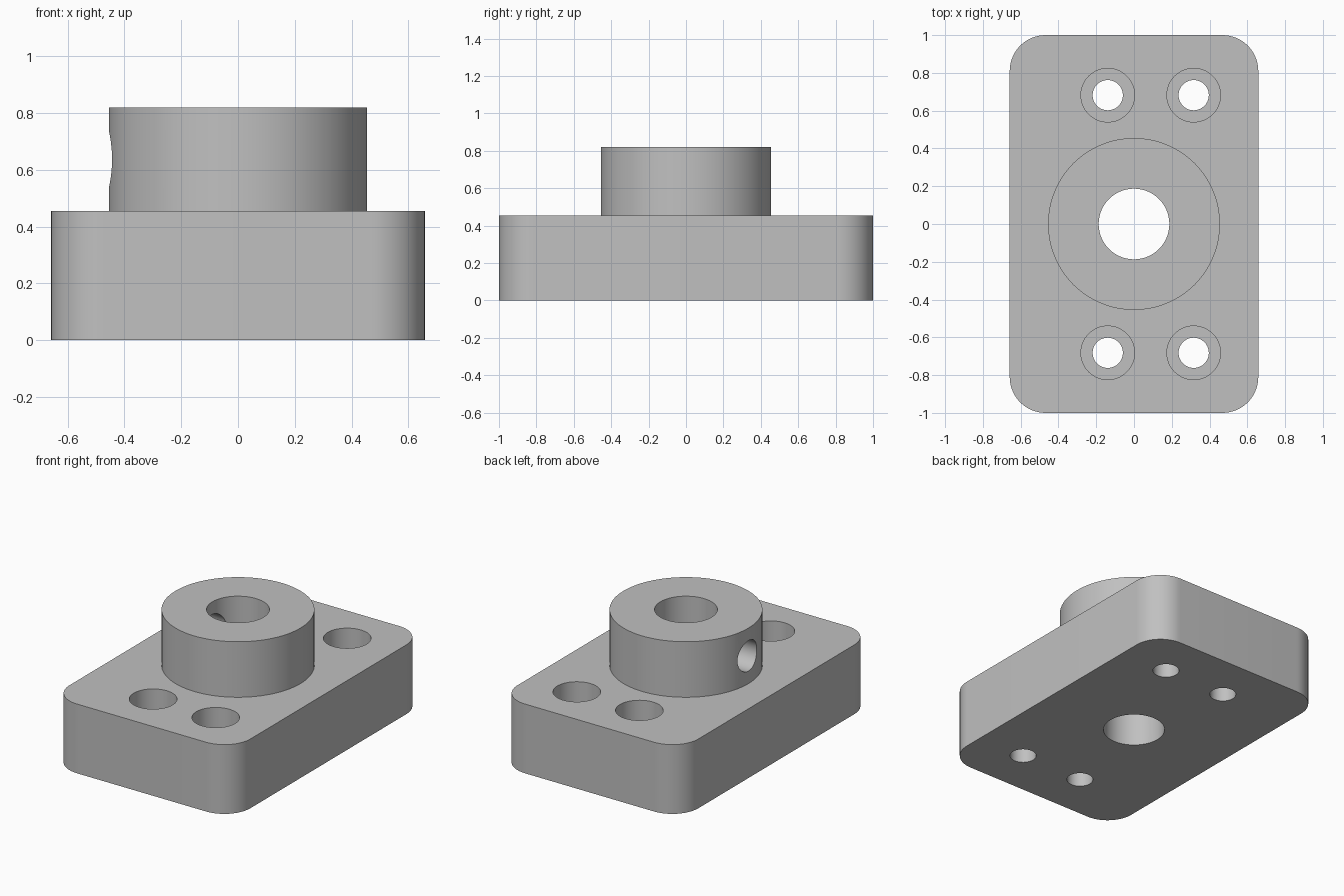
import bpy
import bmesh
from math import pi, radians
from mathutils import Matrix, Vector

if "Cube" in bpy.data.objects:
    bpy.data.objects.remove(bpy.data.objects["Cube"], do_unlink=True)

WIDTH, LENGTH, PLATE_H, TOTAL_H = 1.316, 2.0, 0.455, 0.82
CORNER_R, BOSS_R, BORE_R = 0.19, 0.455, 0.187
BOLT_R, RECESS_R, RECESS_DEPTH = 0.08, 0.142, 0.17
OVERLAP = 0.1

grey = bpy.data.materials.new("machined grey")
grey.use_nodes = True
colour = (0.53, 0.53, 0.53, 1)
grey.diffuse_color = colour
grey.node_tree.nodes["Principled BSDF"].inputs["Base Color"].default_value = colour


def add_object(name, bm):
    mesh = bpy.data.meshes.new(name)
    bm.to_mesh(mesh)
    bm.free()
    mesh.materials.append(grey)
    obj = bpy.data.objects.new(name, mesh)
    bpy.context.collection.objects.link(obj)
    return obj


def cylinder(name, radius, start, end, segments=64):
    """Closed cylinder running between two points."""
    start, end = Vector(start), Vector(end)
    axis = end - start
    turn = axis.to_track_quat("Z", "Y").to_matrix().to_4x4()
    bm = bmesh.new()
    bmesh.ops.create_cone(bm, cap_ends=True, segments=segments,
                          radius1=radius, radius2=radius, depth=axis.length,
                          matrix=Matrix.Translation((start + end) / 2) @ turn)
    return add_object(name, bm)


def combine(target, tool, operation):
    """Apply a boolean and discard the tool object."""
    tool.hide_render = True
    mod = target.modifiers.new(tool.name, "BOOLEAN")
    mod.operation = operation
    mod.solver = "EXACT"
    mod.object = tool
    bpy.context.view_layer.objects.active = target
    bpy.ops.object.modifier_apply(modifier=mod.name)
    bpy.data.objects.remove(tool, do_unlink=True)


# Base plate with rounded vertical corners
bm = bmesh.new()
bmesh.ops.create_cube(bm, size=1)
bmesh.ops.scale(bm, vec=(WIDTH, LENGTH, PLATE_H), verts=bm.verts)
bmesh.ops.translate(bm, vec=(0, 0, PLATE_H / 2), verts=bm.verts)
uprights = [e for e in bm.edges
            if abs(e.verts[0].co.z - e.verts[1].co.z) > PLATE_H / 2]
bmesh.ops.bevel(bm, geom=uprights, offset=CORNER_R, segments=16,
                profile=0.5, affect="EDGES")
block = add_object("flanged_block", bm)

# Round boss rising from the plate
combine(block, cylinder("boss", BOSS_R, (0, 0, PLATE_H - OVERLAP),
                        (0, 0, TOTAL_H), 128), "UNION")

# Central bore through boss and plate
combine(block, cylinder("bore", BORE_R, (0, 0, -OVERLAP),
                        (0, 0, TOTAL_H + OVERLAP), 96), "DIFFERENCE")

# Cross hole from one side of the boss into the bore
combine(block, cylinder("cross_hole", 0.1, (-BOSS_R - OVERLAP, 0, 0.637),
                        (0, 0, 0.637)), "DIFFERENCE")

# Counterbored bolt holes, offset sideways from the bore
for x in (-0.139, 0.316):
    for y in (-0.682, 0.682):
        combine(block, cylinder("recess", RECESS_R,
                                (x, y, PLATE_H - RECESS_DEPTH),
                                (x, y, PLATE_H + OVERLAP)), "DIFFERENCE")
        combine(block, cylinder("bolt_hole", BOLT_R, (x, y, -OVERLAP),
                                (x, y, PLATE_H + OVERLAP)), "DIFFERENCE")

# Smooth round walls with crisp rims
bpy.ops.object.select_all(action="DESELECT")
block.select_set(True)
bpy.context.view_layer.objects.active = block
bpy.ops.object.shade_smooth_by_angle(angle=radians(30))
